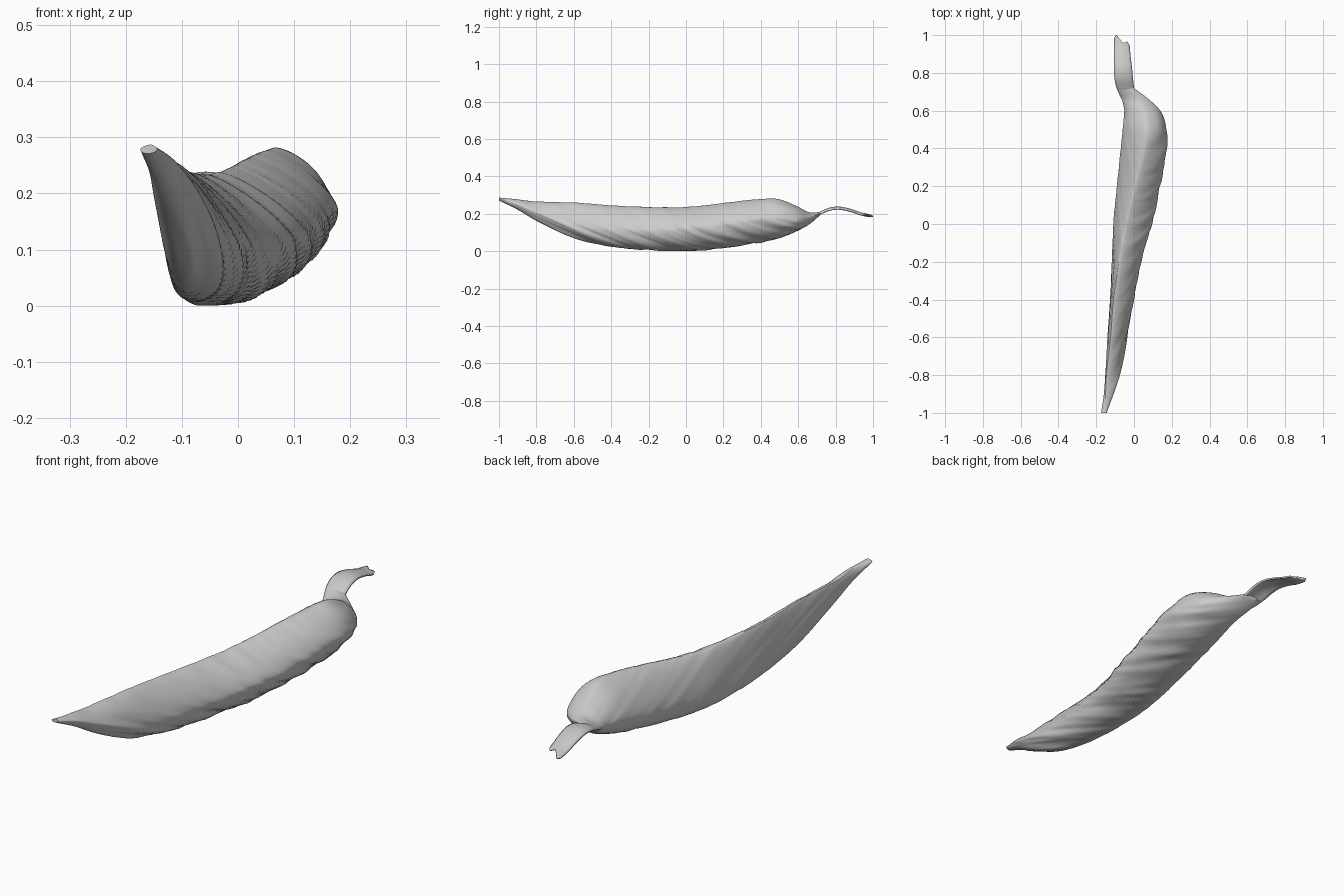
import bpy, math
from mathutils import Vector, noise

if "Cube" in bpy.data.objects:
    bpy.data.objects.remove(bpy.data.objects["Cube"])


def spline(keys, t):
    """Smooth interpolation of rows keyed by their first value."""
    i = max(k for k in range(len(keys) - 1) if keys[k][0] <= t + 1e-9)
    y0, y1 = keys[i][0], keys[i + 1][0]
    f = min(1, max(0, (t - y0) / (y1 - y0)))

    def slope(k, c):
        a, b = keys[max(k - 1, 0)], keys[min(k + 1, len(keys) - 1)]
        return (b[c] - a[c]) / (b[0] - a[0]) * (y1 - y0)

    h = (2*f**3 - 3*f**2 + 1, f**3 - 2*f**2 + f, 3*f**2 - 2*f**3, f**3 - f**2)
    return [h[0]*keys[i][c] + h[1]*slope(i, c) + h[2]*keys[i + 1][c] + h[3]*slope(i + 1, c)
            for c in range(1, len(keys[0]))]


def make_object(name, verts, faces):
    me = bpy.data.meshes.new(name)
    me.from_pydata(verts, [], faces)
    ob = bpy.data.objects.new(name, me)
    bpy.context.collection.objects.link(ob)
    bpy.ops.object.select_all(action='DESELECT')
    ob.select_set(True)
    bpy.context.view_layer.objects.active = ob
    bpy.ops.object.shade_smooth_by_angle(angle=math.radians(50))
    return ob


# Pod stations: y, then (x, z) of the ridge, right, bottom and left extremes
POD = [
    (-1.00, -.156, .287, -.144, .280, -.160, .271, -.174, .279),
    (-0.90, -.150, .277, -.108, .250, -.135, .222, -.160, .252),
    (-0.80, -.146, .266, -.075, .205, -.112, .165, -.153, .220),
    (-0.60, -.124, .260, -.035, .140, -.098, .072, -.140, .165),
    (-0.40, -.108, .245, .000, .115, -.085, .023, -.127, .095),
    (-0.20, -.078, .236, .038, .110, -.070, .006, -.117, .055),
    (0.00, -.040, .236, .095, .120, -.040, .001, -.109, .070),
    (0.20, .010, .257, .140, .140, .000, .018, -.090, .100),
    (0.40, .058, .279, .173, .170, .040, .048, -.070, .130),
    (0.50, .070, .276, .173, .175, .050, .070, -.060, .150),
    (0.60, .055, .236, .142, .172, .030, .110, -.052, .165),
    (0.66, .020, .208, .080, .180, .000, .145, -.064, .178),
    (0.72, -.040, .210, -.002, .203, -.042, .195, -.088, .203),
]


def section(y, n):
    tx, tz, rx, rz, bx, bz, lx, lz = spline(POD, y)
    for k in range(n):
        a = 2 * math.pi * k / n
        c, s = math.cos(a), math.sin(a)
        px, pz = (tx, tz) if s >= 0 else (bx, bz)
        sx, sz = (rx, rz) if c >= 0 else (lx, lz)
        e = 1.35 if s >= 0 else 1.05 if c >= 0 else .85
        yield (px + (sx - px) * abs(c)**e, sz + (pz - sz) * abs(s)**e, c, s)


# Leathery pod body with long slanting wrinkles, strongest on its right flank
N, ROWS = 64, 160
verts, faces = [], []
for r in range(ROWS + 1):
    y = -1 + 1.72 * r / ROWS
    fade = min(1, (y + 1) / .3, (.72 - y) / .15)
    for x, z, c, s in section(y, N):
        flank = max(.3, min(1, .5 + .6 * c - .3 * s))
        along = y + 2.6 * z + 1.2 * x
        d = .0065 * noise.noise(Vector((y * 2.5, along * 13, x * 3)))
        d += .004 * noise.noise(Vector((y * 5 + 7, along * 27, z * 3)))
        d *= fade * flank
        verts.append((x + d * c, y, max(0, z + d * s)))
for r in range(ROWS):
    for k in range(N):
        a, b = r * N + k, r * N + (k + 1) % N
        faces.append((a, b, b + N, a + N))
faces.append(tuple(range(N))[::-1])
faces.append(tuple(range(ROWS * N, ROWS * N + N)))
make_object("pod_body", verts, faces)

# Flat curling stem with a notched end: y, left x, right x, z
STEM = [
    (0.64, -.054, .030, .176),
    (0.69, -.078, .010, .190),
    (0.73, -.094, -.001, .209),
    (0.77, -.102, -.006, .225),
    (0.82, -.105, -.011, .230),
    (0.88, -.105, -.018, .218),
    (0.94, -.104, -.024, .198),
    (1.00, -.103, -.032, .187),
]
END = [.985, 1.0, .99, .98, .967, .958, .962, .966, .945]
W, M = len(END), 36
verts, faces = [], []
for r in range(M + 1):
    for k in range(W):
        y = .64 + (END[k] - .64) * r / M
        x0, x1, z = spline(STEM, y)
        u = k / (W - 1)
        verts.append((x0 + (x1 - x0) * u, y, z + .01 * math.sin(math.pi * u) - .005))
for r in range(M):
    for k in range(W - 1):
        a = r * W + k
        faces.append((a, a + 1, a + W + 1, a + W))
stem = make_object("stem", verts, faces)
solid = stem.modifiers.new("thickness", 'SOLIDIFY')
solid.thickness, solid.offset = .007, 0
